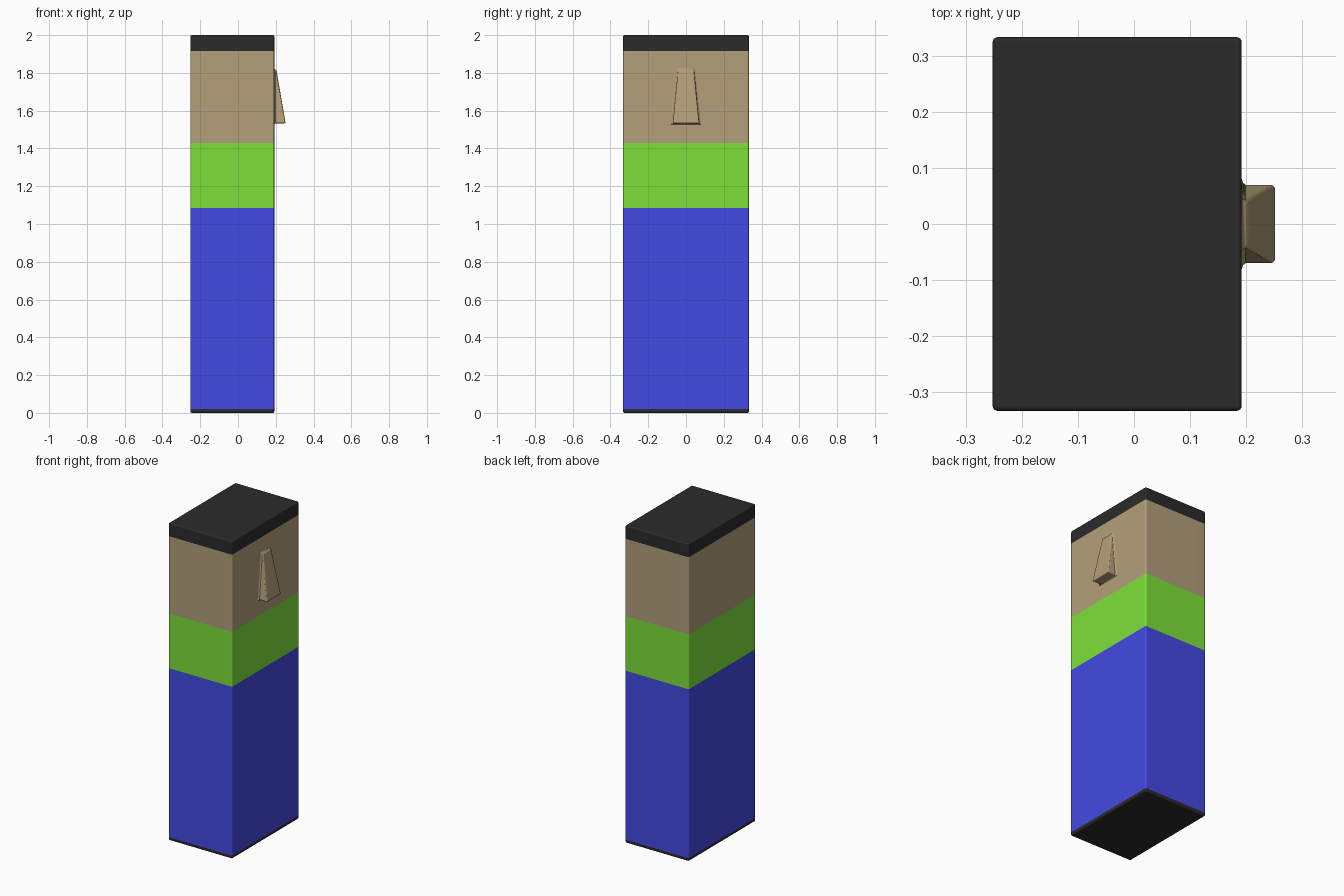
import bpy, bmesh, math

if "Cube" in bpy.data.objects:
    bpy.data.objects.remove(bpy.data.objects["Cube"])

X0, X1, Y0, Y1 = -0.252, 0.192, -0.333, 0.333
DARK, BLUE = (0.024, 0.024, 0.024, 1), (0.056, 0.067, 0.76, 1)
GREEN, TAN = (0.205, 0.75, 0.042, 1), (0.45, 0.35, 0.195, 1)
materials = {}


def finish(name, bm, color):
    bmesh.ops.recalc_face_normals(bm, faces=bm.faces)
    mesh = bpy.data.meshes.new(name)
    bm.to_mesh(mesh)
    bm.free()
    if color not in materials:
        materials[color] = bpy.data.materials.new("paint_%d" % len(materials))
        materials[color].diffuse_color = color
    mesh.materials.append(materials[color])
    obj = bpy.data.objects.new(name, mesh)
    bpy.context.collection.objects.link(obj)
    bpy.context.view_layer.objects.active = obj
    obj.select_set(True)
    bpy.ops.object.shade_smooth_by_angle(angle=math.radians(35))
    obj.select_set(False)
    # keeps the large faces evenly shaded
    mod = obj.modifiers.new("even_shading", 'WEIGHTED_NORMAL')
    mod.keep_sharp = True


def outline(z, inset, r=0.009, steps=4):
    # rounded rectangle, shrunk by inset
    pts = []
    corners = ((X1, Y1, -1, -1), (X0, Y1, 1, -1), (X0, Y0, 1, 1), (X1, Y0, -1, 1))
    for q, (x, y, sx, sy) in enumerate(corners):
        for i in range(steps + 1):
            a = math.pi / 2 * (q + i / steps)
            pts.append((x + sx * r + (r - inset) * math.cos(a),
                        y + sy * r + (r - inset) * math.sin(a), z))
    return pts


def loft(bm, rings):
    loops = [[bm.verts.new(p) for p in ring] for ring in rings]
    for a, b in zip(loops, loops[1:]):
        for i in range(len(a)):
            j = (i + 1) % len(a)
            bm.faces.new((a[i], a[j], b[j], b[i]))
    return loops


def band(name, levels, color, cap=None):
    bm = bmesh.new()
    loops = loft(bm, [outline(z, inset) for z, inset in levels])
    if cap is not None:
        bm.faces.new(loops[cap])
    finish(name, bm, color)


# stacked colour bands, rounded at the bottom and top edges
R = 0.008
arc = [(R * (1 - math.sin(t)), R * (1 - math.cos(t)))
       for t in (math.pi / 8 * i for i in range(5))]
band("sole", [(dz, d) for d, dz in arc] + [(0.02, 0)], DARK, cap=0)
band("lower_body", [(0.02, 0), (1.085, 0)], BLUE)
band("middle_band", [(1.085, 0), (1.43, 0)], GREEN)
band("upper_band", [(1.43, 0), (1.917, 0)], TAN)
band("lid", [(1.917, 0)] + [(2 - dz, d) for d, dz in reversed(arc)], DARK, cap=-1)


# wedge nose on the +x side with a flared root
def nose_ring(xb, wb, zb, xt, wt, zt):
    return [(xb, -wb, zb), (xb, wb, zb), (xt, wt, zt), (xt, -wt, zt)]


bm = bmesh.new()
loops = loft(bm, [nose_ring(0.191, 0.083, 1.526, 0.191, 0.050, 1.828),
                  nose_ring(0.194, 0.074, 1.530, 0.194, 0.045, 1.821),
                  nose_ring(0.199, 0.070, 1.533, 0.199, 0.042, 1.817),
                  nose_ring(0.252, 0.070, 1.533, 0.204, 0.040, 1.813)])
bm.faces.new(loops[-1])
outer = set(loops[-1])
sides = [e for e in bm.edges if outer & set(e.verts)]
bmesh.ops.bevel(bm, geom=sides, offset=0.006, segments=3, profile=0.5,
                affect='EDGES', clamp_overlap=True)
finish("nose", bm, TAN)

for m in bpy.data.materials:
    if m.users and not m.is_grease_pencil:
        m.use_nodes = True
        m.node_tree.nodes["Principled BSDF"].inputs["Base Color"].default_value = m.diffuse_color
